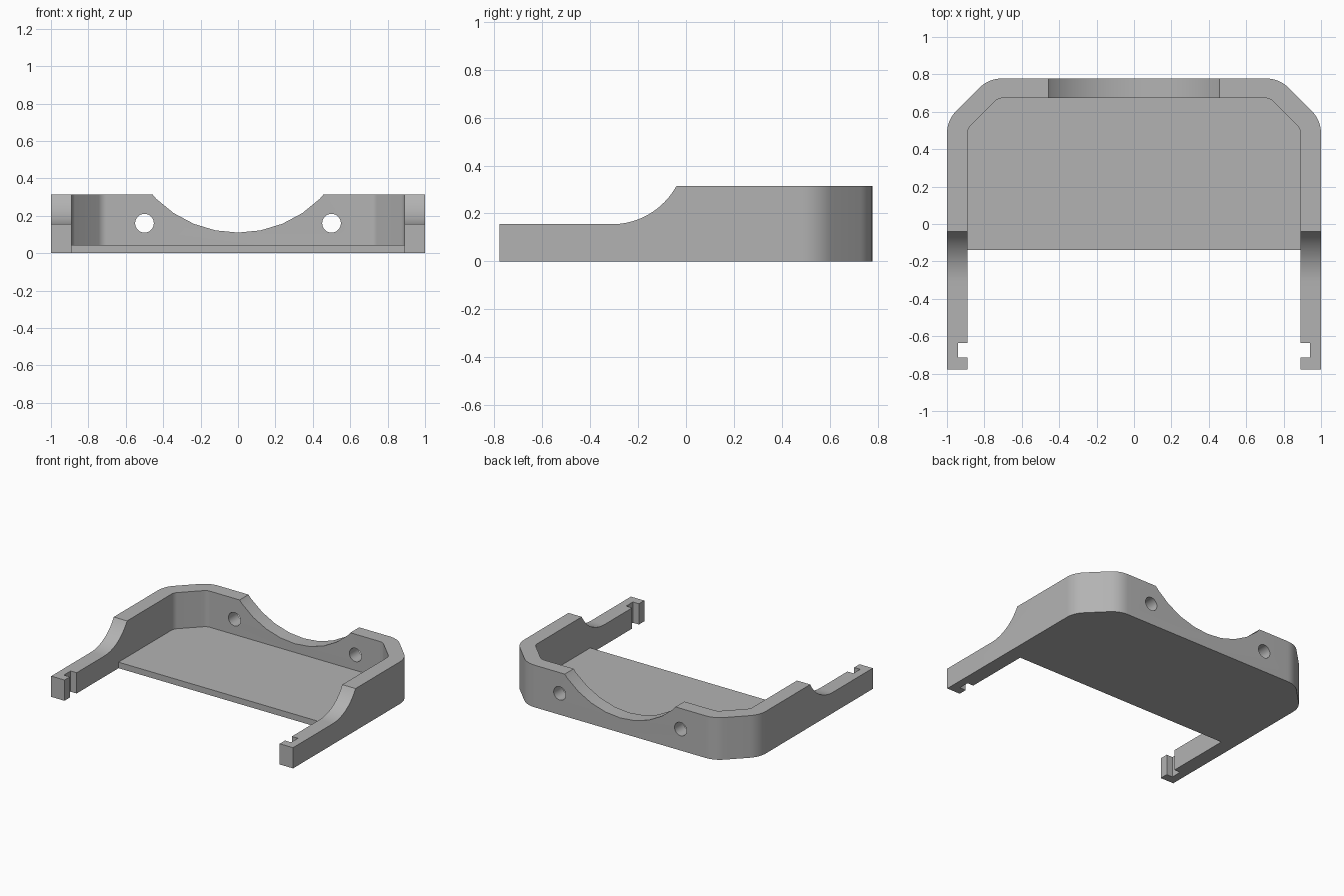
import bpy, bmesh
from math import sin, cos, tan, pi, radians
from mathutils import Vector, Matrix

cube = bpy.data.objects.get("Cube")
if cube:
    bpy.data.objects.remove(cube, do_unlink=True)

grey = bpy.data.materials.new("plain grey")
grey.use_nodes = True
colour = (0.45, 0.45, 0.45, 1)
grey.diffuse_color = colour
grey.node_tree.nodes["Principled BSDF"].inputs["Base Color"].default_value = colour


def prism(name, points, low, high, axis="Z"):
    """Extrude a closed 2D outline along an axis (X: points are y,z; Y: points are x,z)."""
    place = {"X": lambda p, d: (d, p[0], p[1]),
             "Y": lambda p, d: (p[0], d, p[1]),
             "Z": lambda p, d: (p[0], p[1], d)}[axis]
    bm = bmesh.new()
    face = bm.faces.new([bm.verts.new(place(p, low)) for p in points])
    step = Vector(place((0, 0), high - low))
    new = bmesh.ops.extrude_face_region(bm, geom=[face])["geom"]
    bmesh.ops.translate(bm, vec=step, verts=[v for v in new if isinstance(v, bmesh.types.BMVert)])
    bmesh.ops.recalc_face_normals(bm, faces=bm.faces)
    mesh = bpy.data.meshes.new(name)
    bm.to_mesh(mesh)
    bm.free()
    mesh.materials.append(grey)
    obj = bpy.data.objects.new(name, mesh)
    bpy.context.collection.objects.link(obj)
    return obj


def rect(x0, y0, x1, y1):
    return [(x0, y0), (x1, y0), (x1, y1), (x0, y1)]


def circle(cx, cy, r, sides):
    return [(cx + r * sin(2 * pi * i / sides), cy - r * cos(2 * pi * i / sides)) for i in range(sides)]


def fillet(corner, start, end, radius, steps=8):
    """Arc that turns 45 degrees at a corner, from direction start to direction end."""
    c, a, b = Vector(corner), Vector(start).normalized(), Vector(end).normalized()
    t = radius * tan(radians(22.5))
    centre = c - a * t + Vector((-a.y, a.x)) * radius
    arm = c - a * t - centre
    return [tuple(centre + Matrix.Rotation(radians(45) * i / steps, 2) @ arm) for i in range(steps + 1)]


def tray_outline(half, back, diagonal, front, radius):
    """Straight sides and a back with two chamfered, rounded corners."""
    right = fillet((half, diagonal - half), (0, 1), (-1, 1), radius)
    right += fillet((diagonal - back, back), (-1, 1), (-1, 0), radius)
    right = [(half, front)] + right
    return right + [(-x, y) for x, y in reversed(right)]


# Solid body with chamfered back corners
body = prism("holder_frame", tray_outline(1, 0.778, 1.555, -0.778, 0.17), 0, 0.315)

# Swept step lowering the side arms toward the front
r, flat, start = 0.308, 0.155, -0.31
step = [(start + r * sin(a), flat + r - r * cos(a)) for a in [radians(61.3) * i / 16 for i in range(17)]]
step += [(step[-1][0], 1), (-1, 1), (-1, flat)]

cutters = [
    prism("cavity_cutter", tray_outline(0.89, 0.673, 1.4, -1, 0.06), 0.045, 1),
    prism("front_opening_cutter", rect(-0.89, -1, 0.89, -0.14), -1, 1),
    prism("latch_slot_cutter", rect(-0.94, -0.715, 0.94, -0.635), -1, 1),
    prism("arm_step_cutter", step, -2, 2, "X"),
    prism("back_scallop_cutter", circle(0, 0.73, 0.62, 32), 0.5, 1, "Y"),
]
for side in (-1, 1):
    cutters.append(prism("screw_hole_cutter", circle(0.5 * side, 0.16, 0.05, 32), 0.5, 1, "Y"))

for cutter in cutters:
    mod = body.modifiers.new(cutter.name, "BOOLEAN")
    mod.operation = "DIFFERENCE"
    mod.solver = "EXACT"
    mod.object = cutter

# Bake the cuts and drop the cutters
bpy.context.view_layer.objects.active = body
body.select_set(True)
for mod in list(body.modifiers):
    bpy.ops.object.modifier_apply(modifier=mod.name)
for cutter in cutters:
    bpy.data.objects.remove(cutter, do_unlink=True)
bpy.ops.object.shade_smooth_by_angle(angle=radians(30))
